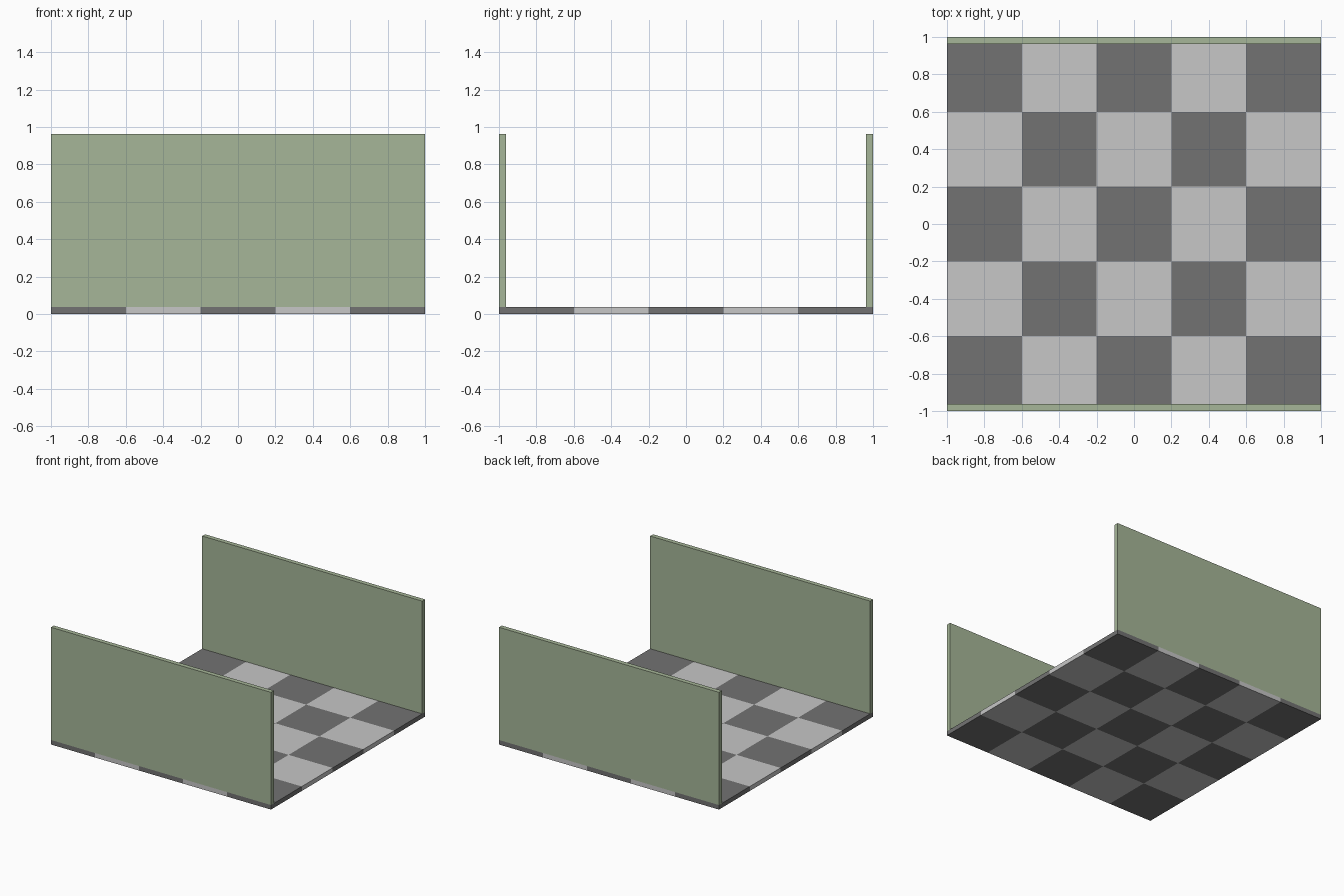
import bpy, bmesh
from math import floor
from mathutils import Matrix, Vector

if "Cube" in bpy.data.objects:
    bpy.data.objects.remove(bpy.data.objects["Cube"])

T = 0.037      # panel thickness
TOP = 0.963    # top of the walls


def material(name, rgb):
    m = bpy.data.materials.new(name)
    m.diffuse_color = (*rgb, 1.0)
    m.use_nodes = True
    m.node_tree.nodes["Principled BSDF"].inputs["Base Color"].default_value = m.diffuse_color
    return m


dark = material("dark grey tile", (0.171, 0.171, 0.171))
light = material("light grey tile", (0.571, 0.571, 0.571))
green = material("sage green", (0.381, 0.468, 0.314))


def make_object(name, bm, mats):
    mesh = bpy.data.meshes.new(name)
    bm.to_mesh(mesh)
    bm.free()
    for m in mats:
        mesh.materials.append(m)
    ob = bpy.data.objects.new(name, mesh)
    bpy.context.collection.objects.link(ob)
    return ob


# Checkered floor: 5 x 5 grid, thickened downwards
bm = bmesh.new()
bmesh.ops.create_grid(bm, x_segments=5, y_segments=5, size=1.0,
                      matrix=Matrix.Translation((0, 0, T)))
for f in bm.faces:
    c = f.calc_center_median()
    f.material_index = (floor((c.x + 1) / 0.4) + floor((c.y + 1) / 0.4)) % 2
floor_ob = make_object("checkered_floor", bm, [dark, light])
solid = floor_ob.modifiers.new("thickness", 'SOLIDIFY')
solid.thickness = T
solid.offset = -1

# Front and back walls standing on the floor
for name, side in (("front_wall", -1), ("back_wall", 1)):
    bm = bmesh.new()
    bmesh.ops.create_cube(bm, size=1.0)
    bmesh.ops.scale(bm, vec=Vector((2.0, T, TOP - T)), verts=bm.verts)
    bmesh.ops.translate(bm, vec=Vector((0, side * (1 - T / 2), (TOP + T) / 2)), verts=bm.verts)
    make_object(name, bm, [green])
